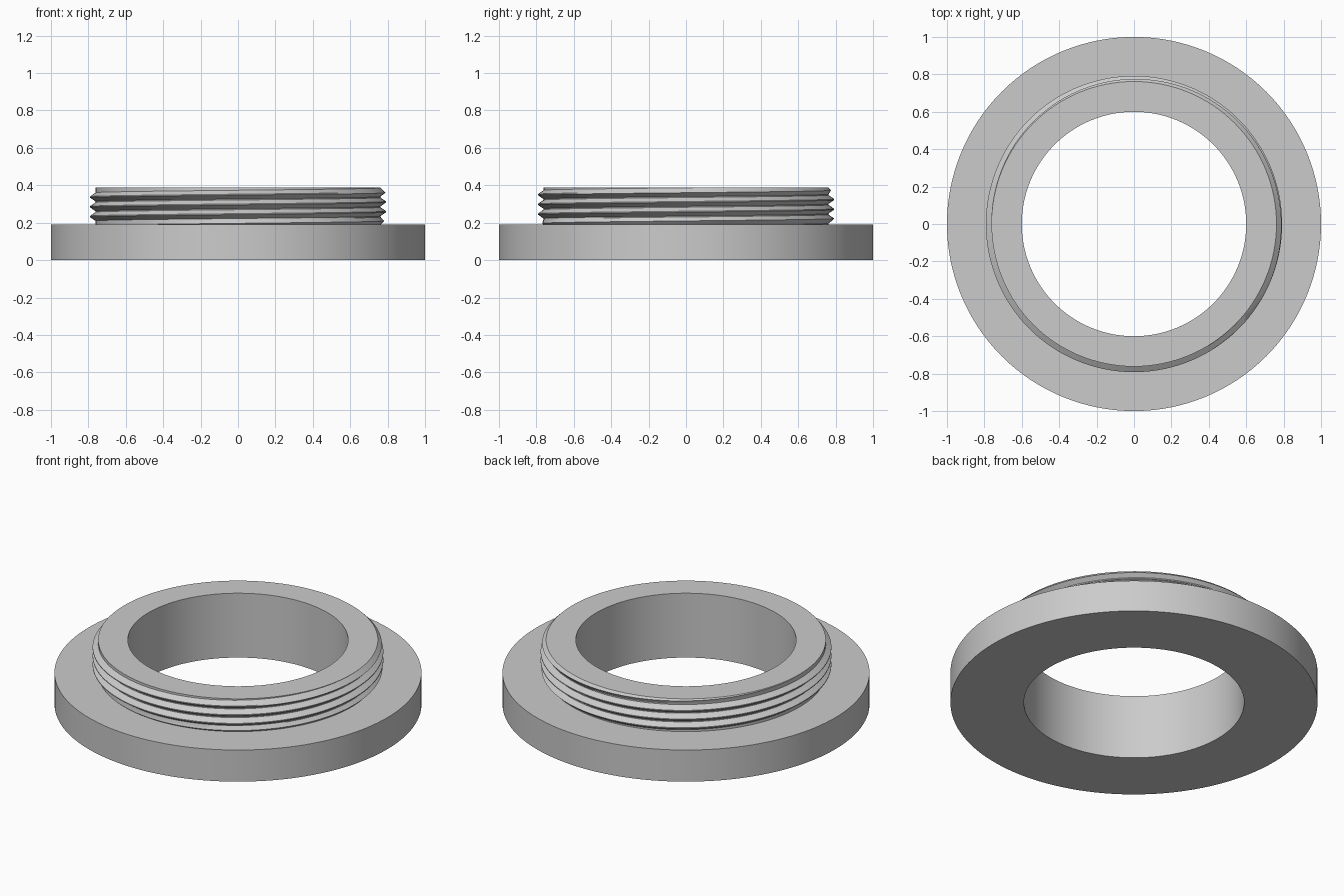
import bpy
import bmesh
import math

SEGMENTS = 128
BORE, RIM = 0.6, 1.0
ROOT, CREST = 0.762, 0.792
SHOULDER, TOP = 0.19, 0.387
PITCH, CREST_Z = 0.052, 0.363

cube = bpy.data.objects.get("Cube")
if cube:
    bpy.data.objects.remove(cube, do_unlink=True)

grey = bpy.data.materials.new("grey metal")
grey.use_nodes = True
colour = (0.6, 0.6, 0.6, 1)
grey.diffuse_color = colour
grey.node_tree.nodes["Principled BSDF"].inputs["Base Color"].default_value = colour


def ring_surface(name, column):
    """Join the profile column(angle) -> [(radius, z), ...] around the z axis."""
    bm = bmesh.new()
    rings = []
    for i in range(SEGMENTS):
        a = math.tau * i / SEGMENTS
        rings.append([bm.verts.new((r * math.cos(a), r * math.sin(a), z))
                      for r, z in column(a)])
    return bm, rings


def finish(name, bm):
    bmesh.ops.remove_doubles(bm, verts=bm.verts, dist=1e-5)
    mesh = bpy.data.meshes.new(name)
    bm.to_mesh(mesh)
    bm.free()
    mesh.materials.append(grey)
    obj = bpy.data.objects.new(name, mesh)
    bpy.context.collection.objects.link(obj)
    bpy.ops.object.select_all(action='DESELECT')
    obj.select_set(True)
    bpy.context.view_layer.objects.active = obj
    bpy.ops.object.shade_smooth_by_angle(angle=math.radians(25))


def skin(bm, rings, shift):
    """Fill quads; the last seam steps up by one thread turn."""
    rows = len(rings[0])
    for i in range(SEGMENTS):
        step = shift if i == SEGMENTS - 1 else 0
        here, after = rings[i], rings[(i + 1) % SEGMENTS]
        for k in range(rows - 1 - step):
            bm.faces.new((here[k], after[k + step],
                          after[k + 1 + step], here[k + 1]))


# Flange and bore, closed at the thread
def body_profile(angle):
    return [(ROOT, SHOULDER), (RIM, SHOULDER), (RIM, 0),
            (BORE, 0), (BORE, TOP), (ROOT, TOP)]


bm, rings = ring_surface("flange", body_profile)
skin(bm, rings, 0)
bmesh.ops.recalc_face_normals(bm, faces=bm.faces)
# Face outward: the underside must point down
under = min(bm.faces, key=lambda f: f.calc_center_median().z)
if under.normal.z > 0:
    bmesh.ops.reverse_faces(bm, faces=bm.faces)
finish("flange", bm)


# Right-hand helical thread, trimmed to the collar height
STATIONS = ((-0.05, CREST), (0.05, CREST), (0.45, ROOT), (0.55, ROOT))


def thread_profile(angle):
    points = []
    for turn in range(-6, 4):
        for offset, _ in STATIONS:
            z = CREST_Z + PITCH * (angle / math.tau + turn + offset)
            z = max(SHOULDER, min(TOP, z))
            phase = (z - CREST_Z) / PITCH - angle / math.tau
            off_crest = abs(phase - round(phase))
            slope = max(0, min(1, (off_crest - 0.05) / 0.4))
            r = CREST + (ROOT - CREST) * slope
            # Lead-in chamfers at both ends
            r = min(r, ROOT + TOP - z, ROOT + z - SHOULDER)
            points.append((r, z))
    return points


bm, rings = ring_surface("thread", thread_profile)
# One turn later the same row sits one pitch higher, so rows shift down
rows, step = len(rings[0]), len(STATIONS)
for i in range(SEGMENTS):
    here, after = rings[i], rings[(i + 1) % SEGMENTS]
    s = step if i == SEGMENTS - 1 else 0
    for k in range(rows - 1 - s):
        bm.faces.new((here[k], after[k + s], after[k + 1 + s], here[k + 1]))
bmesh.ops.dissolve_degenerate(bm, edges=bm.edges, dist=1e-5)
finish("thread", bm)
